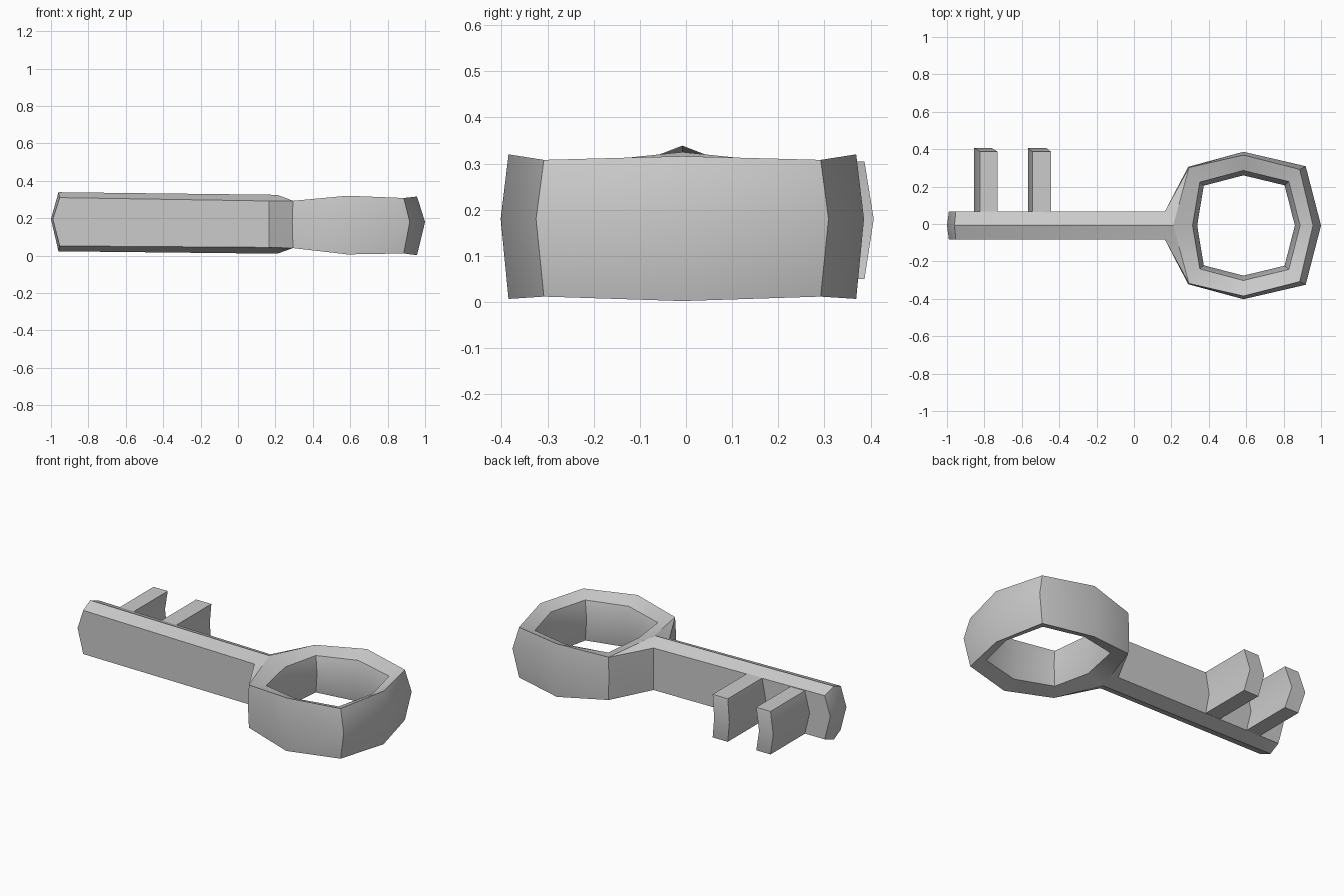
import bpy, bmesh, math

if "Cube" in bpy.data.objects:
    bpy.data.objects.remove(bpy.data.objects["Cube"])

YC = -0.008      # symmetry line of the key
MID = 0.18       # height of the middle crease


def finish(bm, name, angle):
    bmesh.ops.remove_doubles(bm, verts=bm.verts, dist=0.0005)
    bmesh.ops.recalc_face_normals(bm, faces=bm.faces)
    me = bpy.data.meshes.new(name)
    bm.to_mesh(me)
    bm.free()
    ob = bpy.data.objects.new(name, me)
    bpy.context.collection.objects.link(ob)
    bpy.ops.object.select_all(action='DESELECT')
    bpy.context.view_layer.objects.active = ob
    ob.select_set(True)
    bpy.ops.object.shade_smooth_by_angle(angle=math.radians(angle))
    return ob


# One quarter (back, upper) of the bow: outer mid, outer top, inner top, inner mid
ring = [
    [(1.0, 0, MID), (0.957, 0, 0.316), (0.888, 0, 0.283), (0.86, 0, MID)],
    [(0.918, 0.317, MID), (0.886, 0.30, 0.308), (0.828, 0.235, 0.28), (0.805, 0.215, MID)],
    [(0.585, 0.394, MID), (0.585, 0.377, 0.32), (0.585, 0.294, 0.285), (0.585, 0.268, MID)],
    [(0.29, 0.314, MID), (0.294, 0.31, 0.293), (0.352, 0.232, 0.275), (0.373, 0.213, MID)],
]
quarter = []
for a, b in zip(ring, ring[1:]):
    for i in range(3):
        quarter.append((a[i], a[i + 1], b[i + 1], b[i]))

# Neck joining the bow to the shaft
om, ot, it, im = ring[-1]
in_top, in_mid = (0.313, 0, 0.285), (0.338, 0, MID)
ridge = (0.21, 0, 0.325)
side, side_mid = (0.165, 0.075, 0.292), (0.165, 0.075, MID)
quarter += [
    (om, ot, side, side_mid),
    (ot, ridge, side),
    (ot, it, in_top, ridge),
    (it, im, in_mid, in_top),
]

# Six-sided shaft with a creased tip
tip, tip_mid = (-0.96, 0, 0.339), (-1.0, 0, 0.195)
tip_side, tip_side_mid = (-0.953, 0.075, 0.31), (-0.99, 0.075, 0.195)
quarter += [
    (side_mid, side, tip_side, tip_side_mid),
    (side, ridge, tip, tip_side),
    (tip_side, tip, tip_mid, tip_side_mid),
]

# Mirror the quarter front to back and top to bottom
bm = bmesh.new()
for sy in (1, -1):
    for lower in (False, True):
        for face in quarter:
            pts = []
            for x, y, z in face:
                if lower and z > 0.2:
                    z = 2 * (0.17 - 0.0115 * x) - z
                pts.append(bm.verts.new((x, YC + sy * y, z)))
            bm.faces.new(pts)
finish(bm, "bow_and_shaft", 30)


# Chevron-section teeth
def tooth(name, left, right, bend):
    bm = bmesh.new()
    profile = [(left + bend, 0.304), (left, MID), (left + bend, 0.05),
               (right, 0.05), (right - bend, MID), (right, 0.304)]
    root = [bm.verts.new((x, 0.05, z)) for x, z in profile]
    end = [bm.verts.new((x, 0.407 if z == MID else 0.387, z)) for x, z in profile]
    for i in range(6):
        j = (i + 1) % 6
        bm.faces.new((root[i], root[j], end[j], end[i]))
    for r in (root, end):
        bm.faces.new((r[0], r[1], r[4], r[5]))
        bm.faces.new((r[1], r[2], r[3], r[4]))
    finish(bm, name, 30)


tooth("outer_tooth", -0.855, -0.73, 0.032)
tooth("inner_tooth", -0.568, -0.445, 0.024)
